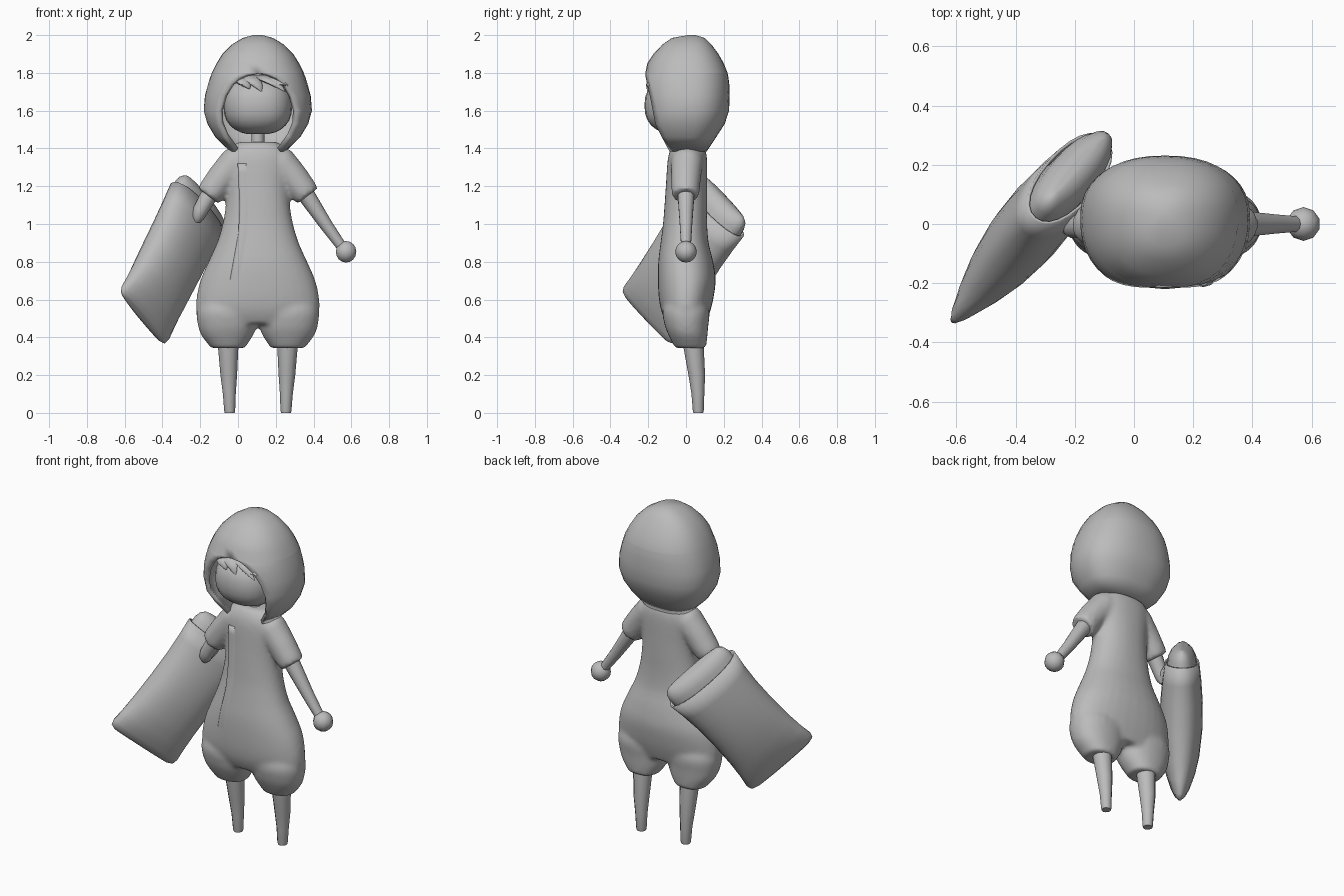
import bpy, bmesh, math
from mathutils import Vector

if "Cube" in bpy.data.objects:
    bpy.data.objects.remove(bpy.data.objects["Cube"])

CX = 0.105  # figure centre line
grey = bpy.data.materials.new("plain_grey")
grey.diffuse_color = (0.5, 0.5, 0.5, 1)
grey.use_nodes = True
grey.node_tree.nodes["Principled BSDF"].inputs["Base Color"].default_value = grey.diffuse_color
X, Y, Z = Vector((1, 0, 0)), Vector((0, 1, 0)), Vector((0, 0, 1))


def finish(name, bm, angle=50):
    bmesh.ops.recalc_face_normals(bm, faces=bm.faces)
    me = bpy.data.meshes.new(name)
    bm.to_mesh(me)
    bm.free()
    ob = bpy.data.objects.new(name, me)
    bpy.context.collection.objects.link(ob)
    me.materials.append(grey)
    bpy.ops.object.select_all(action='DESELECT')
    bpy.context.view_layer.objects.active = ob
    ob.select_set(True)
    bpy.ops.object.shade_smooth_by_angle(angle=math.radians(angle))
    return ob


def sup(a, e):
    """Point on a unit superellipse."""
    c, s = math.cos(a), math.sin(a)
    return (math.copysign(abs(c) ** (2 / e), c), math.copysign(abs(s) ** (2 / e), s))


def spline(rows, k=4):
    """Smooth a table of profile rows with a Catmull-Rom curve."""
    out = []
    for i in range(len(rows) - 1):
        quad = [rows[max(i - 1, 0)], rows[i], rows[i + 1], rows[min(i + 2, len(rows) - 1)]]
        for j in range(k):
            t = j / k
            out.append([b + .5 * t * (c - a + t * (2 * a - 5 * b + 4 * c - d + t * (3 * (b - c) + d - a)))
                        for a, b, c, d in zip(*quad)])
    return out + [list(rows[-1])]


def loft(bm, rings, n=16, e=2.0, caps=(True, True)):
    """Skin rings of (centre, half axis a, half axis b)."""
    loops = []
    for c, a, b in rings:
        pts = [sup(2 * math.pi * i / n, e) for i in range(n)]
        loops.append([bm.verts.new(Vector(c) + a * p + b * q) for p, q in pts])
    for lo, hi in zip(loops, loops[1:]):
        for i in range(n):
            j = (i + 1) % n
            bm.faces.new((lo[i], lo[j], hi[j], hi[i]))
    for k, on in zip((0, -1), caps):
        if on:
            bm.faces.new(loops[k])


def tube(bm, pts, n=10):
    """Round limb through (x, y, z, radius) points."""
    rings = []
    for i, p in enumerate(pts):
        d = Vector(pts[min(i + 1, len(pts) - 1)][:3]) - Vector(pts[max(i - 1, 0)][:3])
        a = d.cross(Y).normalized()
        rings.append((p[:3], a * p[3], a.cross(d).normalized() * p[3]))
    loft(bm, rings, n)


def interp(table, z):
    """Linear lookup in rows sorted by height, highest first."""
    for r0, r1 in zip(table, table[1:]):
        if z >= r1[0]:
            t = (r0[0] - z) / (r0[0] - r1[0])
            return [u + (v - u) * t for u, v in zip(r0, r1)]
    return table[-1]


# Romper: torso, puffy trouser legs and short sleeves fused into one skin
torso = spline([  # z, half width, front y, back y
    (1.435, .1, -.055, .085), (1.40, .15, -.08, .10), (1.34, .178, -.097, .112),
    (1.2, .167, -.107, .112), (1.1, .17, -.114, .112), (1.0, .187, -.122, .112),
    (.9, .217, -.135, .12), (.8, .262, -.147, .144), (.7, .305, -.149, .157),
    (.6, .326, -.143, .144), (.53, .322, -.128, .126), (.47, .28, -.1, .105)])
bm = bmesh.new()
loft(bm, [((CX, (f + b) / 2, z), X * w, Y * (b - f) / 2) for z, w, f, b in torso], 32, 2.2)
for s in (-1, 1):
    leg = spline([(.62, .15, .145, -.1, .1), (.54, .162, .163, -.125, .125),
                  (.46, .162, .155, -.112, .118), (.41, .162, .137, -.092, .114),
                  (.375, .16, .113, -.074, .11), (.343, .158, .09, -.057, .106)])
    loft(bm, [((CX + s * d, (f + b) / 2, z), X * w, Y * (b - f) / 2)
              for z, d, w, f, b in leg], 24, 2.2)
    tube(bm, [(CX + s * .06, .005, 1.36, .076), (CX + s * .12, .005, 1.325, .087),
              (CX + s * .19, 0, 1.245, .08), (CX + s * .243, -.003, 1.175, .075),
              (CX + s * .264, -.004, 1.148, .069)], 16)
romper = finish("romper", bm)
m = romper.modifiers.new("fuse", 'REMESH')
m.mode, m.voxel_size, m.use_smooth_shade = 'VOXEL', 0.012, True
m = romper.modifiers.new("soften", 'SMOOTH')
m.factor, m.iterations = 0.5, 10

# Front flap overlapping the romper, sinking into it on one side and at the bottom
bm = bmesh.new()
edge = [(1.32, -.002), (1.1, .008), (.95, .002), (.8, -.025), (.58, -.065)]
rows, cols = 16, 6
grid = []
for r in range(rows + 1):
    z = 1.32 - .74 * r / rows
    x0 = interp(edge, z)[1]
    _, w, f, b = interp(torso, z)
    row = []
    for c in range(cols + 1):
        x = x0 + .08 * c / cols
        y = (f + b) / 2 - (b - f) / 2 * (1 - abs((x - CX) / w) ** 2.2) ** (1 / 2.2)
        lift = .009 - .017 * max(c / cols, (r / rows) ** 3)
        row.append(bm.verts.new((x, y - lift, z)))
    grid.append(row)
for r in range(rows):
    for c in range(cols):
        bm.faces.new((grid[r][c], grid[r][c + 1], grid[r + 1][c + 1], grid[r + 1][c]))
flap = finish("front_flap", bm)
m = flap.modifiers.new("thickness", 'SOLIDIFY')
m.thickness, m.offset = 0.01, -1

# Bare legs
for s, name in ((-1, "right_leg"), (1, "left_leg")):
    bm = bmesh.new()
    loft(bm, [((CX + s * d, y, z), X * r, Y * r) for z, d, y, r in (
        (.42, .157, .035, .056), (.35, .157, .04, .054), (.2, .154, .057, .044),
        (.1, .151, .063, .034), (.012, .149, .065, .029), (0, .149, .065, .026))], 12)
    finish(name, bm, 40)

# Arms: one straight with a ball hand, one bent back to the pillow
bm = bmesh.new()
tube(bm, [(.32, 0, 1.21, .048), (.37, 0, 1.14, .045), (.47, 0, .99, .034), (.56, 0, .865, .026)])
finish("left_arm", bm)
bm = bmesh.new()
bmesh.ops.create_uvsphere(bm, u_segments=10, v_segments=8, radius=.057)
bmesh.ops.translate(bm, verts=bm.verts, vec=(.572, 0, .853))
finish("left_hand", bm)
bm = bmesh.new()
tube(bm, [(-.11, 0, 1.21, .048), (-.16, -.005, 1.14, .045), (-.2, -.01, 1.07, .04),
          (-.213, -.01, 1.035, .034), (-.218, -.008, 1.01, .016)])
tube(bm, [(-.215, -.005, 1.04, .034), (-.2, .06, 1.07, .032), (-.19, .12, 1.1, .028)])
finish("right_arm", bm)

# Neck and head
bm = bmesh.new()
loft(bm, [((CX, .01, z), X * r, Y * r) for z, r in ((1.38, .04), (1.44, .034), (1.54, .034))], 10)
finish("neck", bm)
bm = bmesh.new()
rings = []
for i in range(1, 14):
    p, q = sup(math.pi * (i / 14 - .5), 2.4)
    rings.append(((CX, -.03, 1.627 + .155 * q), X * .182 * p, Y * .19 * p))
loft(bm, rings, 24, 2.4)
finish("head", bm)

# Fringe: a few swept tufts under the hood edge
bm = bmesh.new()
for x, tip_x, tip_z in ((0, .06, 1.715), (.055, .125, 1.70), (.125, .25, 1.70), (.19, .262, 1.73)):
    loft(bm, [((x, -.135, 1.785), X * .05, Y * .025),
              ((x + (tip_x - x) * .2, -.172, 1.765), X * .05, Y * .022),
              ((x + (tip_x - x) * .6, -.193, 1.738), X * .032, Y * .02),
              ((tip_x, -.2, tip_z), X * .003, Y * .004)], 8)
finish("fringe", bm)

# Hood: shell of arcs that open around the face
hood = [  # z, half width, front edge y, back y, half opening
    (2.0, .025, .01, .05, 0), (1.985, .08, -.075, .1, 0), (1.95, .138, -.125, .135, 0),
    (1.9, .188, -.172, .172, 0), (1.85, .219, -.205, .2, 0), (1.80, .244, -.215, .22, 0),
    (1.794, .246, -.215, .221, .055), (1.775, .253, -.213, .225, .1), (1.74, .264, -.206, .229, .14),
    (1.68, .28, -.192, .231, .178), (1.6, .287, -.176, .228, .203),
    (1.53, .267, -.163, .205, .2), (1.46, .225, -.128, .16, .172), (1.385, .148, -.088, .11, .118)]
bm = bmesh.new()
n, e, loops = 32, 2.3, []
for z, w, f, b, o in hood:
    k = o / w
    front = (.02 - f) / (1 - k ** e) ** (1 / e)
    start = math.atan2(k ** (e / 2), (1 - k ** e) ** .5)
    row = []
    for i in range(n + 1):
        p, q = sup(start + (2 * math.pi - 2 * start) * i / n, e)
        row.append(bm.verts.new((CX + w * q, .02 - p * (front if p > 0 else b - .02), z)))
    loops.append(row)
for lo, hi in zip(loops, loops[1:]):
    for i in range(n):
        bm.faces.new((lo[i], lo[i + 1], hi[i + 1], hi[i]))
bm.faces.new(loops[0][:-1])
bmesh.ops.remove_doubles(bm, verts=bm.verts, dist=.0005)
ob = finish("hood", bm)
m = ob.modifiers.new("thickness", 'SOLIDIFY')
m.thickness, m.offset = 0.025, -1

# Pillow in an open-ended case, slung diagonally beside the body
base = Vector((-.5, -.2, .51))
along = Vector((.39, .487, .78)).normalized()
across = Vector((-.49, -.56, .665))
across = (across - along * across.dot(along)).normalized()
thick = along.cross(across)


def pillow(name, rows, e, caps):
    bm = bmesh.new()
    loft(bm, [(base + along * v, across * w, thick * t) for v, w, t in rows], 24, e, caps)
    return finish(name, bm, 60)


case = pillow("pillow_case", [
    (-.018, .19, .016), (-.005, .222, .034), (.025, .23, .052), (.1, .219, .08), (.2, .211, .102),
    (.35, .207, .117), (.5, .21, .117), (.62, .22, .108), (.725, .234, .095)], 2.2, (True, False))
m = case.modifiers.new("thickness", 'SOLIDIFY')
m.thickness, m.offset = 0.01, -1
pillow("pillow", [(.55, .195, .085), (.69, .212, .085), (.755, .214, .078), (.79, .205, .06),
                  (.81, .185, .036), (.817, .16, .014)], 2.3, (True, True))
